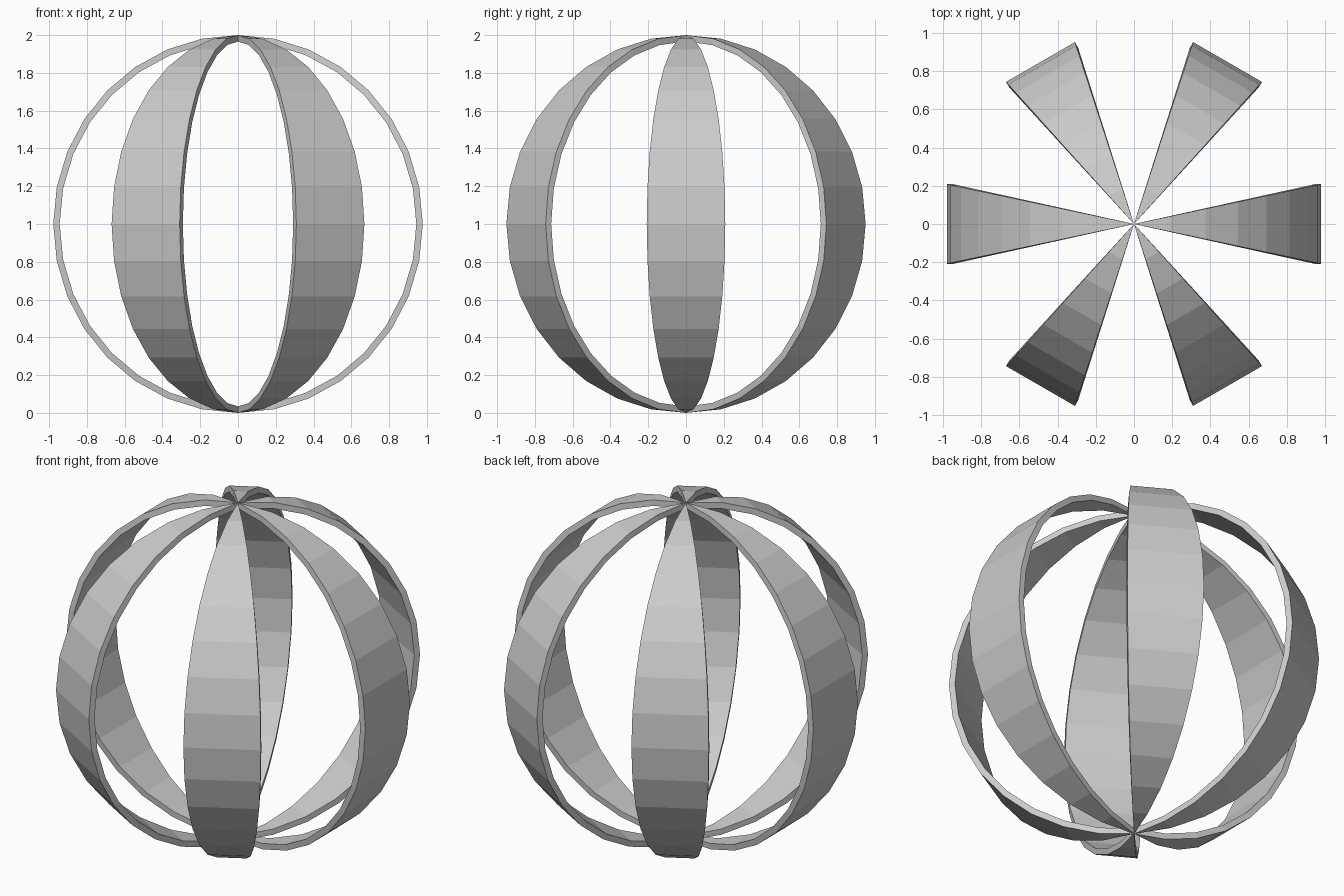
import bpy, bmesh
from math import sin, cos, radians, pi

if "Cube" in bpy.data.objects:
    bpy.data.objects.remove(bpy.data.objects["Cube"])

RINGS = 16        # latitude steps from pole to pole
STRIPS = 6        # bands around the vertical axis
HALF = 12         # half angular width of a band, degrees
THICK = 0.034

bm = bmesh.new()
bottom = bm.verts.new((0, 0, 0))
top = bm.verts.new((0, 0, 2))


def meridian(angle):
    a = radians(angle)
    return [bm.verts.new((sin(t) * cos(a), sin(t) * sin(a), 1 - cos(t)))
            for t in (pi * i / RINGS for i in range(1, RINGS))]


# Each band is a gore of the sphere; all bands meet at the poles
for s in range(STRIPS):
    mid = s * 360 / STRIPS
    a, b = meridian(mid - HALF), meridian(mid + HALF)
    bm.faces.new((bottom, b[0], a[0]))
    for i in range(RINGS - 2):
        bm.faces.new((a[i], b[i], b[i + 1], a[i + 1]))
    bm.faces.new((a[-1], b[-1], top))

# Outward normals: flip any face that looks towards the centre
bm.normal_update()
for f in bm.faces:
    c = f.calc_center_median()
    c.z -= 1
    if f.normal.dot(c) < 0:
        f.normal_flip()

mesh = bpy.data.meshes.new("sphere_bands")
bm.to_mesh(mesh)
bm.free()
obj = bpy.data.objects.new("sphere_bands", mesh)
bpy.context.collection.objects.link(obj)

# Inward wall thickness
solid = obj.modifiers.new("thickness", 'SOLIDIFY')
solid.thickness = THICK
solid.offset = -1
